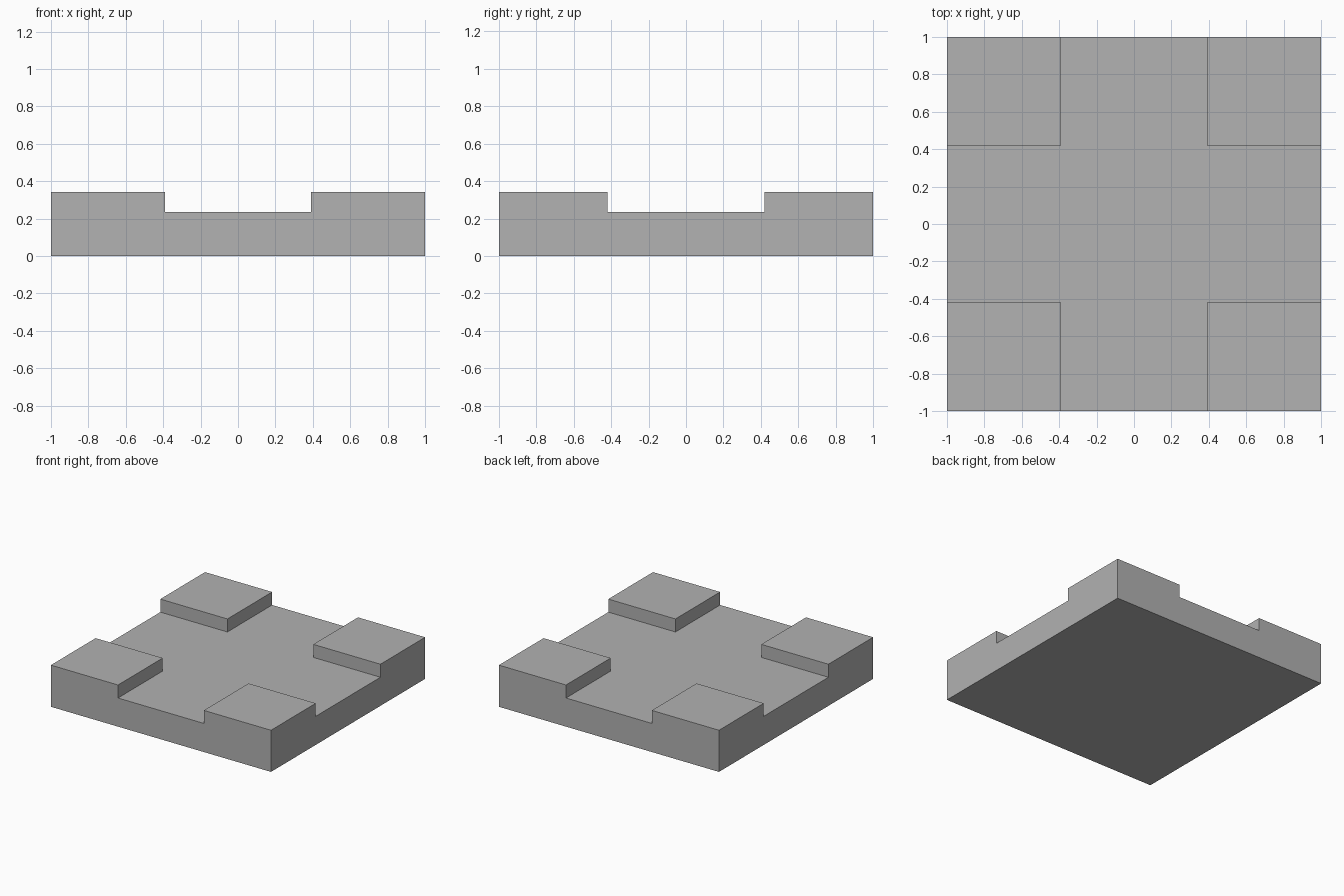
import bpy
import bmesh
from mathutils import Matrix, Vector

if "Cube" in bpy.data.objects:
    bpy.data.objects.remove(bpy.data.objects["Cube"])

SLAB_H, TOP_H = 0.235, 0.342    # slab height, height of the raised corners
PAD_X, PAD_Y = 0.39, 0.42       # inner edges of the corner pads

grey = bpy.data.materials.new("plain grey")
grey.diffuse_color = (0.445, 0.445, 0.445, 1)
grey.use_nodes = True
grey.node_tree.nodes["Principled BSDF"].inputs["Base Color"].default_value = grey.diffuse_color

# Square slab
bm = bmesh.new()
bmesh.ops.create_cube(bm, size=1, matrix=Matrix.Translation((0, 0, SLAB_H / 2))
                      @ Matrix.Diagonal((2, 2, SLAB_H, 1)))

# Cut lines that mark out the corner pads
for axis, d in ((0, PAD_X), (1, PAD_Y)):
    for s in (-1, 1):
        co, no = Vector(), Vector()
        co[axis], no[axis] = s * d, 1
        bmesh.ops.bisect_plane(bm, geom=bm.verts[:] + bm.edges[:] + bm.faces[:],
                               plane_co=co, plane_no=no)

# Raised corner pads
bm.normal_update()
corners = []
for f in bm.faces:
    c = f.calc_center_median()
    if f.normal.z > 0.9 and abs(c.x) > PAD_X and abs(c.y) > PAD_Y:
        corners.append(f)
for f in corners:
    verts = bmesh.ops.extrude_face_region(bm, geom=[f])["geom"]
    bmesh.ops.translate(bm, vec=(0, 0, TOP_H - SLAB_H),
                        verts=[v for v in verts if isinstance(v, bmesh.types.BMVert)])
bmesh.ops.delete(bm, geom=[f for f in corners if f.is_valid], context='FACES_ONLY')

# Merge flat areas back into single faces
bmesh.ops.recalc_face_normals(bm, faces=bm.faces[:])
bmesh.ops.dissolve_limit(bm, angle_limit=0.01, verts=bm.verts[:], edges=bm.edges[:])

mesh = bpy.data.meshes.new("base_with_corner_pads")
bm.to_mesh(mesh)
bm.free()
mesh.materials.append(grey)
base = bpy.data.objects.new("base_with_corner_pads", mesh)
bpy.context.collection.objects.link(base)
